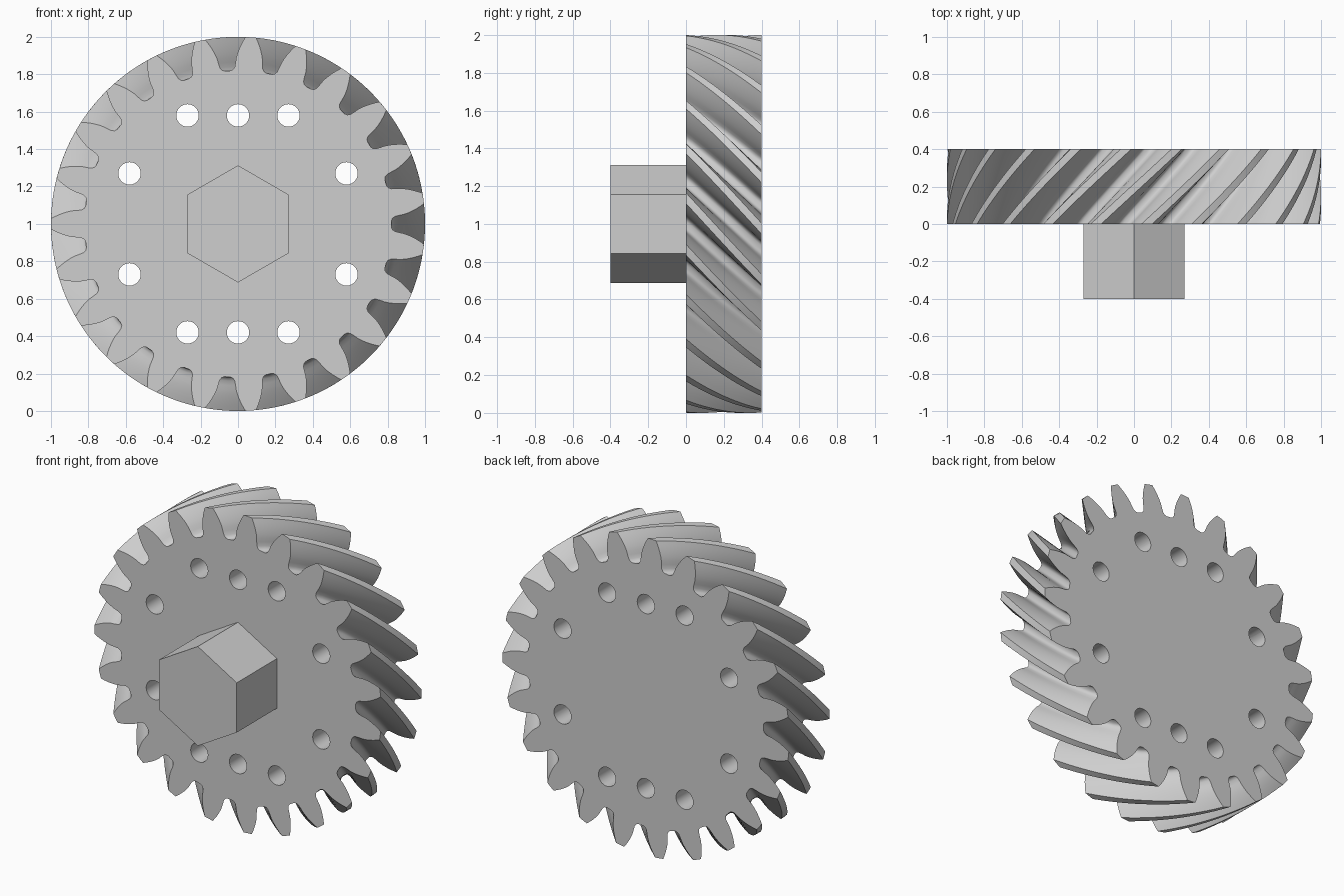
import bpy, bmesh, math

cube = bpy.data.objects.get("Cube")
if cube:
    bpy.data.objects.remove(cube, do_unlink=True)

TEETH = 23
PITCH_R, TIP_R, ROOT_R = 0.92, 1.0, 0.82
WIDTH = 0.4
PRESSURE = math.radians(20)
TWIST = -WIDTH / PITCH_R          # 45 degree helix at the pitch circle
BASE_R = PITCH_R * math.cos(PRESSURE)
LAYERS = 12

grey = bpy.data.materials.new("light grey")
grey.use_nodes = True
grey.diffuse_color = (0.62, 0.62, 0.62, 1)
grey.node_tree.nodes["Principled BSDF"].inputs["Base Color"].default_value = (0.62, 0.62, 0.62, 1)


def extrude_rings(name, rings):
    """Skin a list of equal closed rings and cap both ends."""
    bm = bmesh.new()
    loops = [[bm.verts.new(p) for p in ring] for ring in rings]
    n = len(loops[0])
    for a, b in zip(loops, loops[1:]):
        for i in range(n):
            j = (i + 1) % n
            bm.faces.new((a[i], a[j], b[j], b[i]))
    bm.faces.new(loops[0])
    bm.faces.new(loops[-1])
    bmesh.ops.recalc_face_normals(bm, faces=bm.faces)
    mesh = bpy.data.meshes.new(name)
    bm.to_mesh(mesh)
    bm.free()
    mesh.materials.append(grey)
    obj = bpy.data.objects.new(name, mesh)
    bpy.context.collection.objects.link(obj)
    return obj


def ring(profile, y, turn=0, cx=0, cz=1):
    return [(cx + r * math.cos(a + turn), y, cz + r * math.sin(a + turn)) for r, a in profile]


def prism(name, sides, radius, y0, y1, cx=0, cz=1):
    profile = [(radius, math.pi / 2 + math.tau * i / sides) for i in range(sides)]
    return extrude_rings(name, [ring(profile, y, 0, cx, cz) for y in (y0, y1)])


def involute(angle):
    return math.tan(angle) - angle


# Half tooth: root fillet followed by an involute flank
half_pitch = math.pi / TEETH
half = [(ROOT_R, math.radians(6.7)), (0.826, math.radians(5.75)), (0.84, math.radians(5.1))]
for i in range(7):
    r = BASE_R + (TIP_R - BASE_R) * i / 6
    flank = involute(math.acos(min(1, BASE_R / r)))
    half.append((r, half_pitch / 2 + involute(PRESSURE) - flank))

# Full gear outline, with a valley centred on angle zero
outline = []
for t in range(TEETH):
    centre = (2 * t + 1) * half_pitch
    outline.append((ROOT_R, centre - half_pitch))
    outline += [(r, centre - a) for r, a in half]
    outline.append((TIP_R, centre))
    outline += [(r, centre + a) for r, a in reversed(half)]

gear = extrude_rings("helical_gear", [
    ring(outline, WIDTH * k / LAYERS, TWIST * k / LAYERS) for k in range(LAYERS + 1)])

# Ten through holes
spots = [(x, s * 0.58) for x in (-0.27, 0, 0.27) for s in (-1, 1)]
spots += [(s * 0.58, z) for s in (-1, 1) for z in (-0.27, 0.27)]
bpy.context.view_layer.objects.active = gear
for x, z in spots:
    cutter = prism("hole_cutter", 28, 0.06, -0.1, WIDTH + 0.1, x, 1 + z)
    cutter.hide_render = True
    mod = gear.modifiers.new("hole", "BOOLEAN")
    mod.operation = "DIFFERENCE"
    mod.solver = "EXACT"
    mod.object = cutter
    bpy.ops.object.modifier_apply(modifier=mod.name)
    bpy.data.objects.remove(cutter, do_unlink=True)

# Smooth flanks with sharp rims
bpy.ops.object.select_all(action="DESELECT")
gear.select_set(True)
bpy.ops.object.shade_smooth_by_angle(angle=math.radians(35))

# Hexagonal drive boss on the front
prism("hex_boss", 6, 0.313, -0.4, 0.0)
